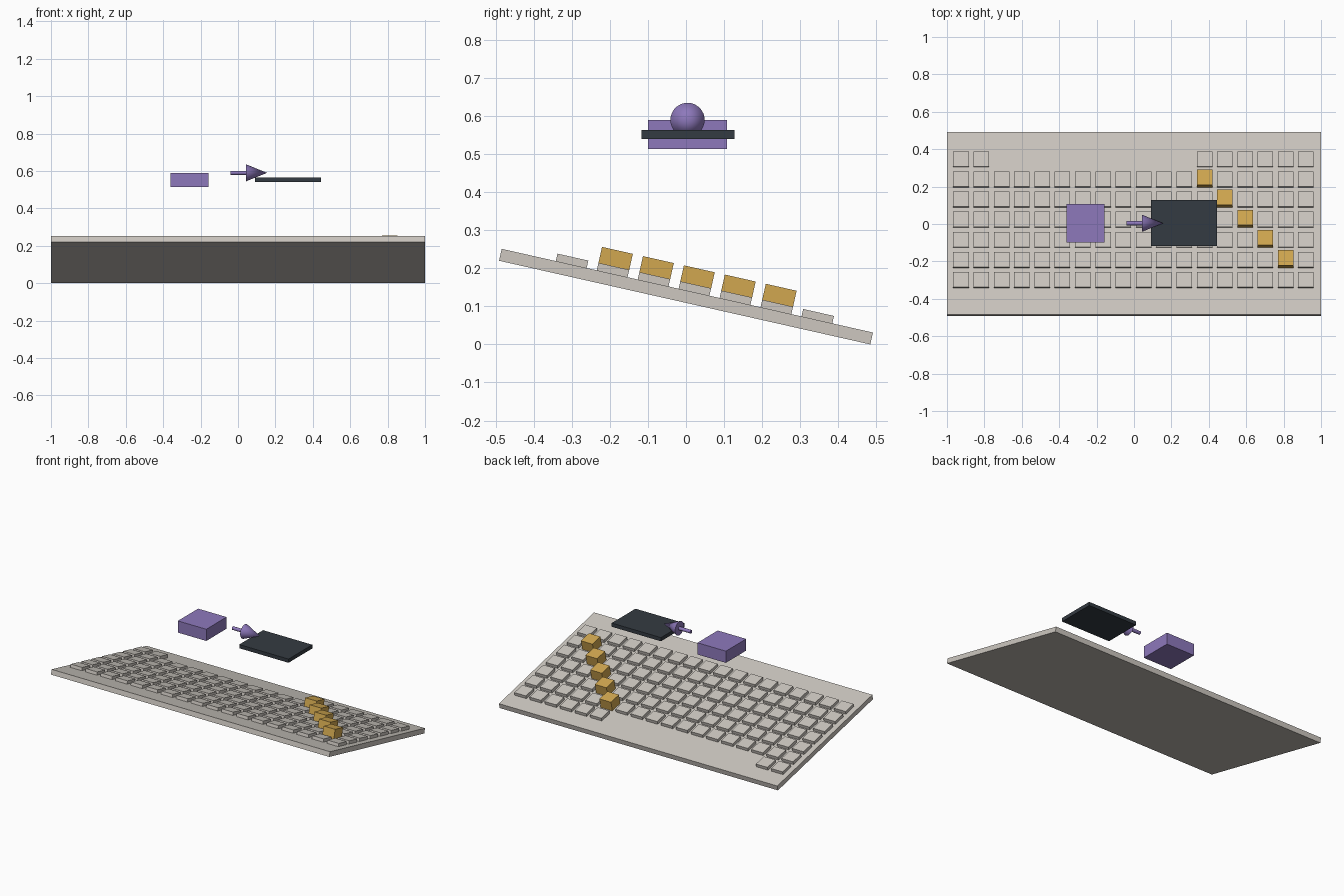
import bpy
import math
from mathutils import Matrix, Vector

cube = bpy.data.objects.get("Cube")
if cube:
    bpy.data.objects.remove(cube, do_unlink=True)


def material(name, rgb):
    mat = bpy.data.materials.new(name)
    mat.use_nodes = True
    mat.diffuse_color = (*rgb, 1)
    mat.node_tree.nodes["Principled BSDF"].inputs["Base Color"].default_value = (*rgb, 1)
    return mat


BEIGE = material("warm_grey", (0.61, 0.575, 0.53))
GOLD = material("gold", (0.64, 0.39, 0.08))
PURPLE = material("purple", (0.27, 0.19, 0.50))
SLATE = material("dark_slate", (0.034, 0.043, 0.054))


def finish(name, mat):
    obj = bpy.context.object
    obj.name = obj.data.name = name
    obj.data.materials.append(mat)
    return obj


def box(name, centre, size, mat, frame=Matrix()):
    """Box with its centre and size given in the chosen frame."""
    bpy.ops.mesh.primitive_cube_add(size=1)
    obj = finish(name, mat)
    obj.data.transform(Matrix.Diagonal((*size, 1)))
    obj.matrix_world = frame @ Matrix.Translation(Vector(centre))
    return obj


# Tilted frame whose origin is the middle of the board's underside
TILT = math.radians(12.7)
FRAME = Matrix.Translation((0, -0.0035, 0.11)) @ Matrix.Rotation(-TILT, 4, 'X')
THICK = 0.032

# Keyboard base
box("board", (0, 0, THICK / 2), (2, 1, THICK), BEIGE, FRAME)

# Keys: seven rows, the rearmost with a gap, and a diagonal of tall gold keys
COLUMNS, ROWS = 18, 7
for row in range(ROWS):
    for col in range(COLUMNS):
        if row == 0 and 2 <= col < 12:
            continue
        tall = 1 <= row <= 5 and col == row + 11
        height = 0.063 if tall else 0.02
        x = -0.925 + col * 0.1085
        y = 0.349 - row * 0.1103
        box("raised_key" if tall else "key", (x, y, THICK + height / 2),
            (0.083, 0.083, height), GOLD if tall else BEIGE, FRAME)

# Floating block and slab
box("floating_block", (-0.26, 0.004, 0.552), (0.204, 0.208, 0.076), PURPLE)
box("floating_slab", (0.268, 0.005, 0.552), (0.354, 0.244, 0.024), SLATE)

# Arrow pointing from the block to the slab
TURN = (0, math.pi / 2, 0)
bpy.ops.mesh.primitive_cylinder_add(vertices=24, radius=0.011, depth=0.09,
                                    location=(0.005, 0.004, 0.59), rotation=TURN)
shaft = finish("arrow_shaft", PURPLE)
bpy.ops.mesh.primitive_cone_add(vertices=32, radius1=0.045, depth=0.112,
                                location=(0.1, 0.004, 0.59), rotation=TURN)
head = finish("arrow_head", PURPLE)
for obj in (shaft, head):
    bpy.ops.object.select_all(action='DESELECT')
    obj.select_set(True)
    bpy.context.view_layer.objects.active = obj
    bpy.ops.object.shade_smooth_by_angle(angle=math.radians(35))
